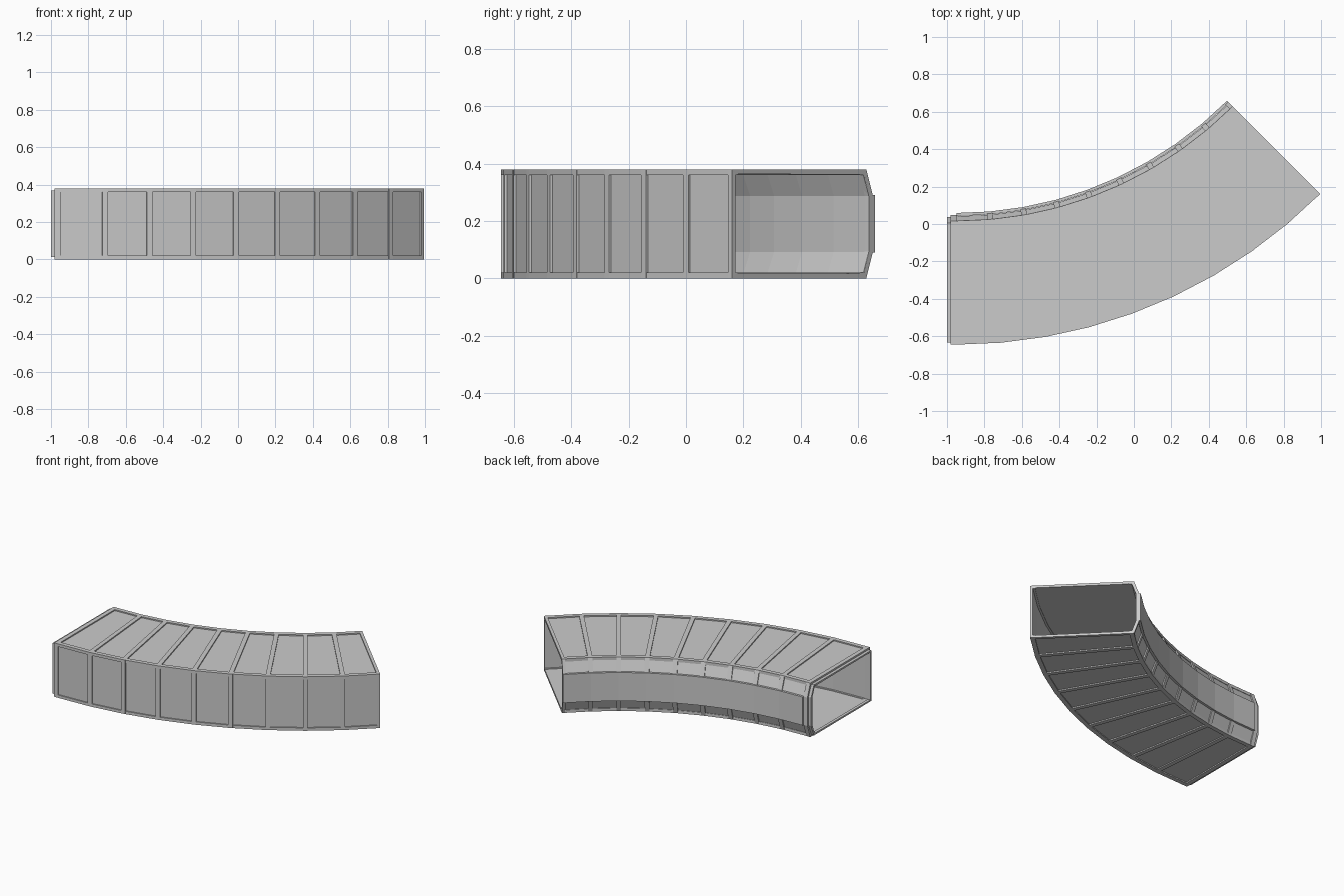
import bpy, bmesh, math

if "Cube" in bpy.data.objects:
    bpy.data.objects.remove(bpy.data.objects["Cube"])

CX, CY = -0.95, 2.105          # centre of the bend
STEP = math.radians(5)
BAYS = 9


def place(station, r, z):
    """Point at radius r and height z for a station (angle, tangential shift)."""
    a, t = station
    return (CX + r * math.sin(a) + t * math.cos(a),
            CY - r * math.cos(a) + t * math.sin(a), z)


def sweep(name, profile, stations, wall=None):
    """Sweep a closed profile; with a wall thickness it becomes an open tube."""
    bm = bmesh.new()
    rings = [[bm.verts.new(place(s, r, z)) for r, z in profile] for s in stations]
    n = len(profile)
    for a, b in zip(rings, rings[1:]):
        for i in range(n):
            j = (i + 1) % n
            bm.faces.new((a[i], a[j], b[j], b[i]))
    caps = [bm.faces.new(rings[0]), bm.faces.new(rings[-1])]
    bmesh.ops.recalc_face_normals(bm, faces=bm.faces[:])
    if wall:
        bmesh.ops.delete(bm, geom=caps, context='FACES_ONLY')
    me = bpy.data.meshes.new(name)
    bm.to_mesh(me)
    bm.free()
    ob = bpy.data.objects.new(name, me)
    bpy.context.collection.objects.link(ob)
    if wall:
        m = ob.modifiers.new("wall", 'SOLIDIFY')
        m.thickness = wall
        m.offset = -1
    return ob


def section(d):
    """Corridor cross-section, drawn in by d; the inner side has sloped strips."""
    return [(2.75 - d, d), (2.75 - d, 0.38 - d), (2.088 + d, 0.38 - d),
            (2.056 + d, 0.29), (2.056 + d, 0.09), (2.088 + d, d)]


def box(r0, r1, z0, z1):
    return [(r0, z0), (r1, z0), (r1, z1), (r0, z1)]


bend = [(i * STEP, 0.0) for i in range(BAYS + 1)]
end = BAYS * STEP

# Thin recessed shell, open at both ends
sweep("corridor_shell", section(0.008), [(0.0, -0.02)] + bend, wall=0.012)

# Entrance collar with a tapered lip
collar = sweep("entrance_collar", section(0.0), [(0.0, -0.03), (0.0, 0.0)], wall=0.025)
lip = sweep("entrance_lip", section(0.012), [(0.0, -0.05), (0.0, -0.03)], wall=0.015)

# Ribs around the shell between bays
for i in range(1, BAYS):
    sweep("rib_%d" % i, section(0.0), [(i * STEP, -0.015), (i * STEP, 0.015)], wall=0.012)
sweep("exit_rib", section(0.0), [(end, -0.02), (end, 0.0)], wall=0.02)

# Rails along the long edges
for label, z0, z1 in (("lower", 0.0, 0.02), ("upper", 0.36, 0.38)):
    sweep(label + "_outer_rail", box(2.72, 2.75, z0, z1), bend)
    sweep(label + "_inner_rail", box(2.088, 2.118, z0, z1), bend)

# Raised band along the inner wall
sweep("inner_wall_band", box(2.046, 2.062, 0.09, 0.29), bend)
